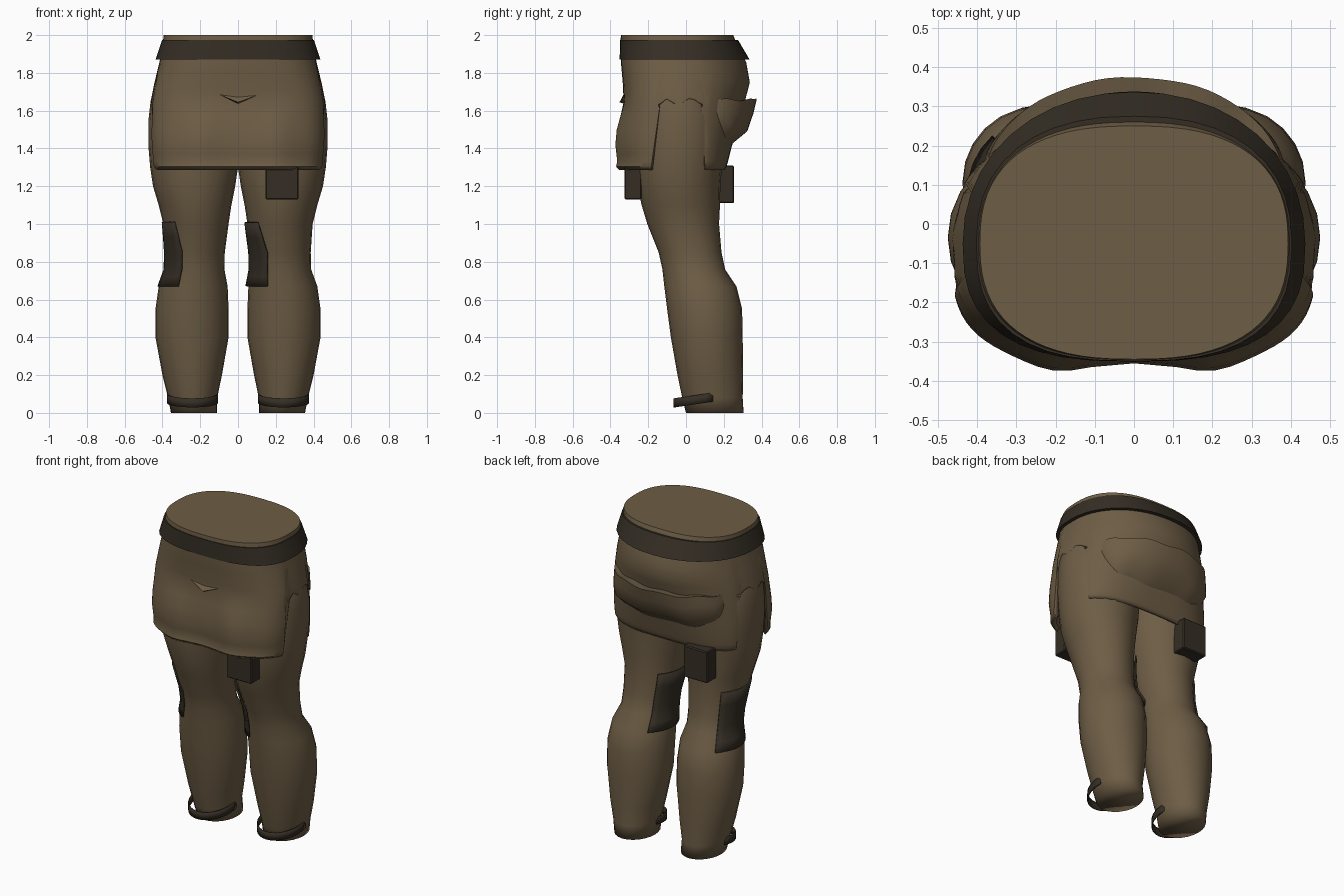
import bpy, bmesh, math
from math import cos, sin, pi, radians, exp

if "Cube" in bpy.data.objects:
    bpy.data.objects.remove(bpy.data.objects["Cube"])


def material(name, rgb):
    m = bpy.data.materials.new(name)
    m.diffuse_color = (*rgb, 1)
    m.use_nodes = True
    m.node_tree.nodes["Principled BSDF"].inputs["Base Color"].default_value = m.diffuse_color
    return m


BROWN = material("brown cloth", (0.155, 0.11, 0.06))
DARK = material("dark leather", (0.035, 0.027, 0.018))


def make(name, verts, faces, mat, angle=40):
    me = bpy.data.meshes.new(name)
    me.from_pydata(verts, [], faces)
    bm = bmesh.new()
    bm.from_mesh(me)
    bmesh.ops.recalc_face_normals(bm, faces=bm.faces)
    bm.to_mesh(me)
    bm.free()
    ob = bpy.data.objects.new(name, me)
    bpy.context.collection.objects.link(ob)
    me.materials.append(mat)
    bpy.context.view_layer.objects.active = ob
    ob.select_set(True)
    bpy.ops.object.shade_smooth_by_angle(angle=radians(angle))
    ob.select_set(False)
    return ob


def loft(name, rows, mat, closed=True, cap0=False, cap1=False, wrap=False, angle=40):
    """Skin rows of points; closed joins row ends, wrap joins last row to first."""
    n, k = len(rows[0]), len(rows)
    faces = []
    for i in range(k if wrap else k - 1):
        a, b = i * n, ((i + 1) % k) * n
        for j in range(n if closed else n - 1):
            q = (j + 1) % n
            faces.append((a + j, a + q, b + q, b + j))
    if cap0:
        faces.append(tuple(range(n)))
    if cap1:
        faces.append(tuple(range((k - 1) * n, k * n)))
    return make(name, [p for r in rows for p in r], faces, mat, angle)


def solid(ob, t, offset=-1):
    m = ob.modifiers.new("thickness", 'SOLIDIFY')
    m.thickness, m.offset = t, offset


def lookup(table, z):
    """Linear interpolation in a table sorted by rising height."""
    if z <= table[0][0]:
        return table[0][1:]
    for a, b in zip(table, table[1:]):
        if z <= b[0]:
            f = (z - a[0]) / (b[0] - a[0])
            return [p + (q - p) * f for p, q in zip(a[1:], b[1:])]
    return table[-1][1:]


# Leg sections: height, inner x, outer x, front y, back y
LEG = [(0, .11, .355, 0, .305), (.08, .11, .37, -.02, .30), (.2, .085, .40, -.045, .303),
       (.4, .05, .437, -.08, .30), (.55, .05, .437, -.10, .297), (.67, .055, .42, -.115, .267),
       (.76, .072, .387, -.125, .207), (.85, .07, .385, -.145, .188), (1.0, .05, .395, -.205, .175),
       (1.1, .035, .42, -.235, .18), (1.2, .015, .45, -.255, .182), (1.3, .0, .465, -.265, .19),
       (1.42, .0, .475, -.27, .2), (1.55, .0, .474, -.27, .2), (1.65, .0, .463, -.26, .18),
       (1.75, .03, .43, -.22, .15)]


def leg_point(side, a, z, out=0.0):
    x0, x1, y0, y1 = lookup(LEG, z)
    cx = side * (x0 + x1) / 2
    return (cx + ((x1 - x0) / 2 + out) * cos(a), (y0 + y1) / 2 + ((y1 - y0) / 2 + out) * sin(a), z)


for side, label in ((1, "right"), (-1, "left")):
    ring = [2 * pi * i / 24 for i in range(24)]
    loft(label + "_leg", [[leg_point(side, a, r[0]) for a in ring] for r in LEG], BROWN,
         cap0=True, cap1=True, angle=120)

    # Knee patch wrapped round one side of the leg
    rows = []
    for z in (.67, .72, .76, .8, .85, .93, 1.01):
        end = 245 - max(0, z - .85) * 90
        rows.append([leg_point(side, radians(131 + (end - 131) * i / 9), z, .007) for i in range(10)])
    solid(loft(label + "_knee_patch", rows, DARK, closed=False), .009)

    # Ankle strap standing off the front of the leg
    arc = [radians(165 + 210 * i / 16) for i in range(17)]
    rows = []
    for dz in (-.024, .024):
        pts = [(side * .241 + .136 * cos(a), .10 + .165 * sin(a)) for a in arc]
        rows.append([(x, y, .077 + (y - .1) * .145 + dz) for x, y in pts])
    solid(loft(label + "_ankle_strap", rows, DARK, closed=False), .006)

# Tunic sections: height, half width, front y, back y, front and back roundness
TUNIC = [(1.285, .44, -.335, .205, .6, .65), (1.305, .455, -.352, .215, .6, .66),
         (1.33, .457, -.345, .222, .6, .67), (1.42, .466, -.355, .245, .6, .75),
         (1.5, .467, -.348, .265, .62, .82), (1.65, .462, -.33, .312, .68, .97),
         (1.75, .442, -.335, .338, .72, 1), (1.86, .415, -.345, .318, .75, .95),
         (1.97, .397, -.346, .262, .78, .84), (2.0, .393, -.345, .25, .8, .8)]


def oval(a, hx, y0, y1, z, front=.8, back=.8, cy=-.05):
    c, s = cos(a), sin(a)
    e = back if s > 0 else front
    x = math.copysign(abs(c) ** e, c) * hx
    return x, cy + ((y1 - cy) if s > 0 else (y0 - cy)) * abs(s) ** e, z


def tunic_point(a, z, out=0.0):
    hx, y0, y1, front, back = lookup(TUNIC, z)
    x, y, z = oval(a, hx + out, y0 - out, y1 + out, z, front, back)
    if y < 0 and z < 1.65:   # soft swell over each thigh
        y -= .025 * exp(-((abs(x) - .2) / .1) ** 2) * min(1, (1.65 - z) / .15)
    return x, y, z


def hem(a):
    y = tunic_point(a, 1.45)[1]
    return 1.645 + .02 * sin(y * 45) if -.18 < y < .085 else 1.285


# Tunic body: open slits at the sides, flat closed top
angles = [2 * pi * i / 72 for i in range(72)]
steps = [0, .028, .063, .12, .19, .3, .41, .51, .58, .65, .72, .8, .88, .96, 1]
body = loft("tunic", [[tunic_point(a, hem(a) + (2 - hem(a)) * t) for a in angles] for t in steps],
            BROWN, cap1=True)
solid(body, .025)

# Belt flaring out towards its lower edge
BELT = [(1.975, .385, -.338, .25, .78, .83), (1.975, .402, -.35, .275, .76, .85),
        (1.87, .437, -.351, .337, .75, .95), (1.87, .40, -.335, .30, .75, .95)]
loft("belt", [[oval(2 * pi * i / 40, hx, y0, y1, z, f, b) for i in range(40)] for z, hx, y0, y1, f, b in BELT],
     DARK, wrap=True, angle=35)

# Sagging pouch across the back, fading into the tunic at both ends
N = 32
rows = [[] for _ in range(6)]
for i in range(N + 1):
    u = i / N * 2 - 1
    a = radians(90 + 56 * u)
    full = (1 - abs(u) ** 3) ** .6
    bulge = 1 - abs(u) ** 2.2
    top = 1.658 + .006 * sin(u * 13)
    bottom = top - .05 - .19 * full
    for row, (t, d) in zip(rows, ((.06, -.02), (.03, .02), (0, .06), (.3, .065), (.68, .062), (1, -.012))):
        z = top + (bottom - top) * t
        row.append(tunic_point(a, z, d * bulge - .008 * abs(u) ** 6 if d > 0 else d))
loft("back_pouch", rows, BROWN, closed=False, angle=50)

# Small fold on the belly
make("belly_fold", [(-.11, -.328, 1.69), (.11, -.328, 1.685), (0, -.325, 1.635), (0, -.352, 1.645), (0, -.32, 1.685)],
     [(0, 3, 2), (3, 1, 2), (0, 4, 3), (4, 1, 3), (0, 2, 4), (2, 1, 4)], BROWN, 20)


# Hip boxes hanging below the hem
def box(name, centre, size):
    bm = bmesh.new()
    bmesh.ops.create_cube(bm, size=1)
    for v in bm.verts:
        v.co.x *= size[0]
        v.co.y *= size[1]
        v.co.z *= size[2]
    bmesh.ops.bevel(bm, geom=bm.edges[:], offset=.006, segments=1, affect='EDGES')
    me = bpy.data.meshes.new(name)
    bm.to_mesh(me)
    bm.free()
    ob = bpy.data.objects.new(name, me)
    bpy.context.collection.objects.link(ob)
    ob.location = centre
    me.materials.append(DARK)


box("front_hip_box", (.233, -.28, 1.22), (.175, .09, .18))
box("back_hip_box", (-.243, .208, 1.21), (.168, .093, .2))
